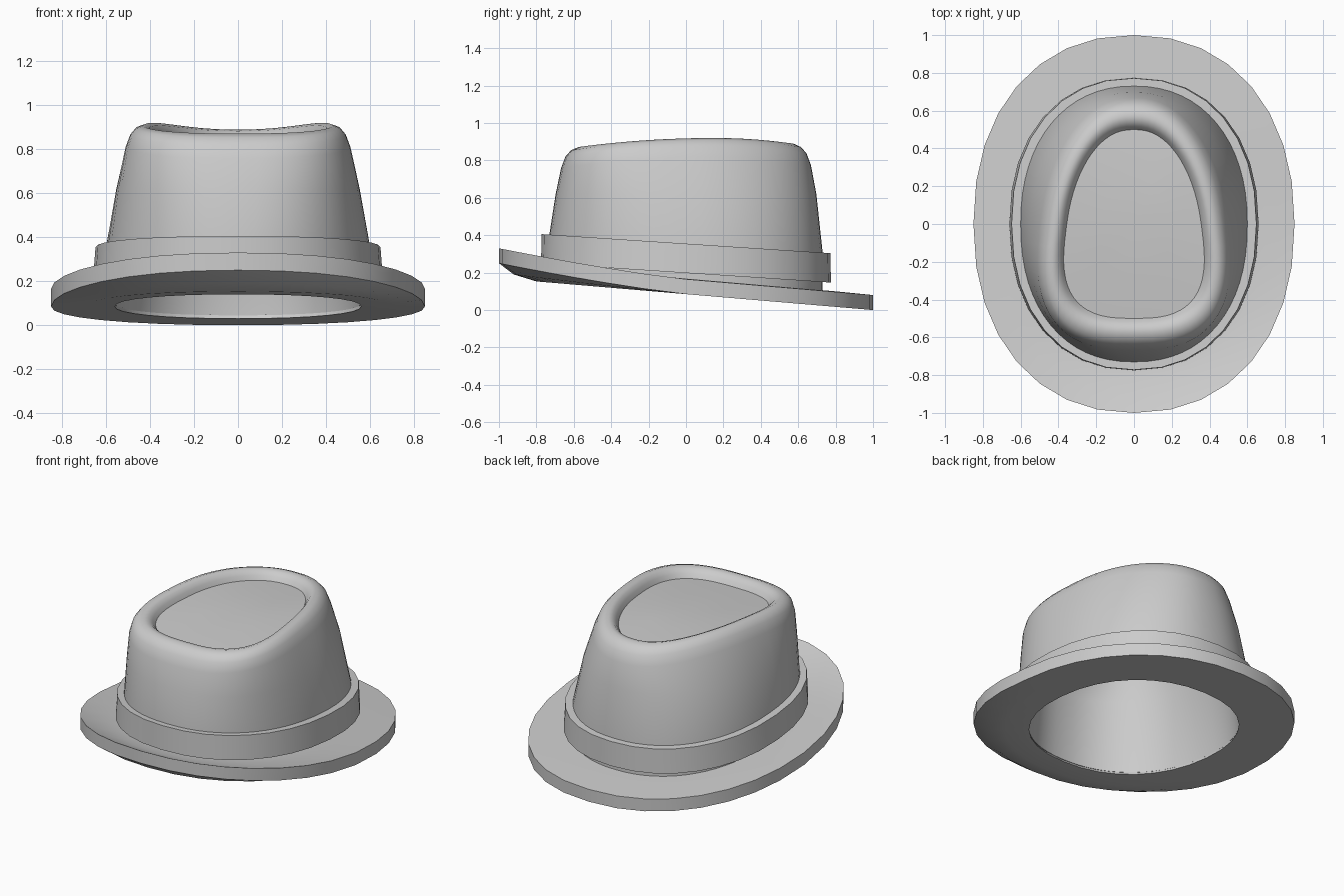
import bpy, bmesh, math

if "Cube" in bpy.data.objects:
    bpy.data.objects.remove(bpy.data.objects["Cube"])


def ring(a, b, zf, k=0.0, n=2.2, nb=2.2, seg=64):
    """Egg-shaped loop: k narrows the back, n / nb square off front / back."""
    pts = []
    for i in range(seg):
        t = 2 * math.pi * i / seg
        c, s = math.cos(t), math.sin(t)
        e = 2 / (n if c < 0 else nb)
        v = math.copysign(abs(c) ** e, c)
        y = b * v
        x = a * math.copysign(abs(s) ** e, s) * (1 - k * v)
        pts.append((x, y, zf(y)))
    return pts


def loft(name, rings, closed=False, caps=(None, None), angle=35):
    """Skin consecutive loops; optionally close the section or fan the ends."""
    bm = bmesh.new()
    loops = [[bm.verts.new(p) for p in r] for r in rings]
    pairs = list(zip(loops, loops[1:]))
    if closed:
        pairs.append((loops[-1], loops[0]))
    for lo, hi in pairs:
        m = len(lo)
        for i in range(m):
            j = (i + 1) % m
            bm.faces.new((lo[i], lo[j], hi[j], hi[i]))
    for loop, z in zip((loops[0], loops[-1]), caps):
        if z is not None:
            mid = bm.verts.new((0, 0, z))
            for i in range(len(loop)):
                bm.faces.new((loop[i - 1], loop[i], mid))
    bmesh.ops.recalc_face_normals(bm, faces=bm.faces)
    mesh = bpy.data.meshes.new(name)
    bm.to_mesh(mesh)
    bm.free()
    ob = bpy.data.objects.new(name, mesh)
    bpy.context.collection.objects.link(ob)
    bpy.ops.object.select_all(action='DESELECT')
    ob.select_set(True)
    bpy.context.view_layer.objects.active = ob
    bpy.ops.object.shade_smooth_by_angle(angle=math.radians(angle))
    return ob


def plane(z0, slope):
    return lambda y: z0 + slope * y


def top(d):
    """Crown top line, highest a little behind the middle."""
    return lambda y: 0.92 - d - (0.092 if y < 0.15 else 0.17) * (y - 0.15) ** 2


# Brim: tilted plate whose front edge curls up
def brim_edge(h, lift):
    return lambda y: 0.085 + h - 0.085 * y + lift * max(0.0, -y) ** 1.4


under, over = plane(0.085, -0.085), plane(0.168, -0.085)
loft("brim", [ring(0.56, 0.65, under, seg=32),
              ring(0.69, 0.80, under, seg=32),
              ring(0.785, 0.92, brim_edge(0, 0.03), seg=32),
              ring(0.85, 1.0, brim_edge(0, 0.08), seg=32),
              ring(0.85, 1.0, brim_edge(0.08, 0.08), seg=32),
              ring(0.70, 0.81, over, seg=32),
              ring(0.58, 0.70, over, seg=32)], closed=True)

# Crown: inner lining, base lip, outer wall, rounded rim, sunken top
crown = [ring(0.42, 0.56, top(0.14), 0.15, 2.5),
         ring(0.51, 0.63, plane(0.60, 0)),
         ring(0.562, 0.652, plane(0.10, -0.085)),
         ring(0.605, 0.73, plane(0.12, -0.075))]
for a, b, zf, k, n, nb in [(0.60, 0.73, plane(0.36, -0.065), 0.0, 2.25, 2.2),
                           (0.55, 0.697, plane(0.62, 0), 0.07, 2.4, 2.2),
                           (0.498, 0.668, top(0.10), 0.15, 2.6, 2.25),
                           (0.473, 0.645, top(0.042), 0.17, 2.7, 2.3),
                           (0.446, 0.615, top(0.012), 0.18, 2.8, 2.3),
                           (0.412, 0.575, top(0.0), 0.19, 2.8, 2.3),
                           (0.386, 0.54, top(0.012), 0.19, 2.8, 2.3),
                           (0.368, 0.517, top(0.035), 0.19, 2.8, 2.3),
                           (0.356, 0.50, top(0.062), 0.19, 2.8, 2.3),
                           (0.18, 0.26, top(0.064), 0.19, 2.6, 2.3)]:
    crown.append(ring(a, b, zf, k, n, nb))
loft("crown", crown, caps=(0.78, 0.854), angle=50)

# Hat band around the crown base
lower, upper = plane(0.198, -0.066), plane(0.355, -0.066)
loft("hat_band", [ring(0.59, 0.71, lower, seg=32),
                  ring(0.66, 0.775, lower, seg=32),
                  ring(0.648, 0.772, upper, seg=32),
                  ring(0.59, 0.71, upper, seg=32)], closed=True)
